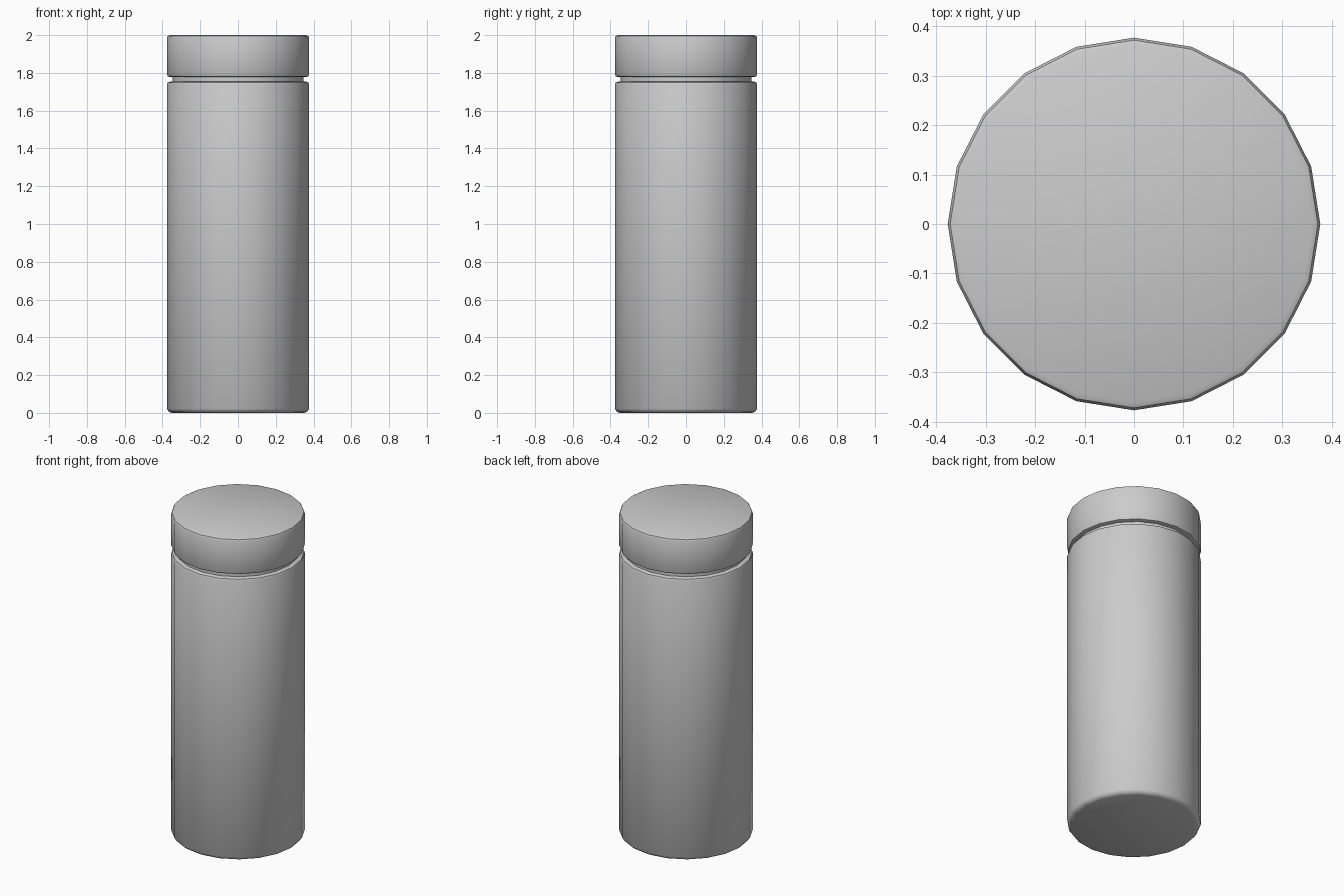
import bpy, bmesh
from math import cos, sin, pi, radians

if "Cube" in bpy.data.objects:
    bpy.data.objects.remove(bpy.data.objects["Cube"])

SIDES = 20


def lathe(name, profile):
    """Revolve (radius, z) points about z and cap both ends."""
    bm = bmesh.new()
    rings = [[bm.verts.new((r * cos(2 * pi * i / SIDES), r * sin(2 * pi * i / SIDES), z))
              for i in range(SIDES)] for r, z in profile]
    for low, high in zip(rings, rings[1:]):
        for i in range(SIDES):
            j = (i + 1) % SIDES
            bm.faces.new((low[i], low[j], high[j], high[i]))
    bm.faces.new(rings[0][::-1])
    bm.faces.new(rings[-1])
    mesh = bpy.data.meshes.new(name)
    bm.to_mesh(mesh)
    bm.free()
    obj = bpy.data.objects.new(name, mesh)
    bpy.context.collection.objects.link(obj)
    bpy.ops.object.select_all(action='DESELECT')
    obj.select_set(True)
    bpy.context.view_layer.objects.active = obj
    bpy.ops.object.shade_smooth_by_angle(angle=radians(40))
    return obj


# Flask body with rounded lower and upper rims, stepping in to the neck
lathe("flask_body", [(0.350, 0.0), (0.366, 0.006), (0.377, 0.022),
                     (0.377, 1.738), (0.372, 1.749), (0.361, 1.754),
                     (0.348, 1.754), (0.348, 1.785)])

# Cap with softened edges
lathe("cap", [(0.361, 1.778), (0.372, 1.782), (0.377, 1.793),
              (0.377, 1.984), (0.372, 1.995), (0.361, 2.0)])
